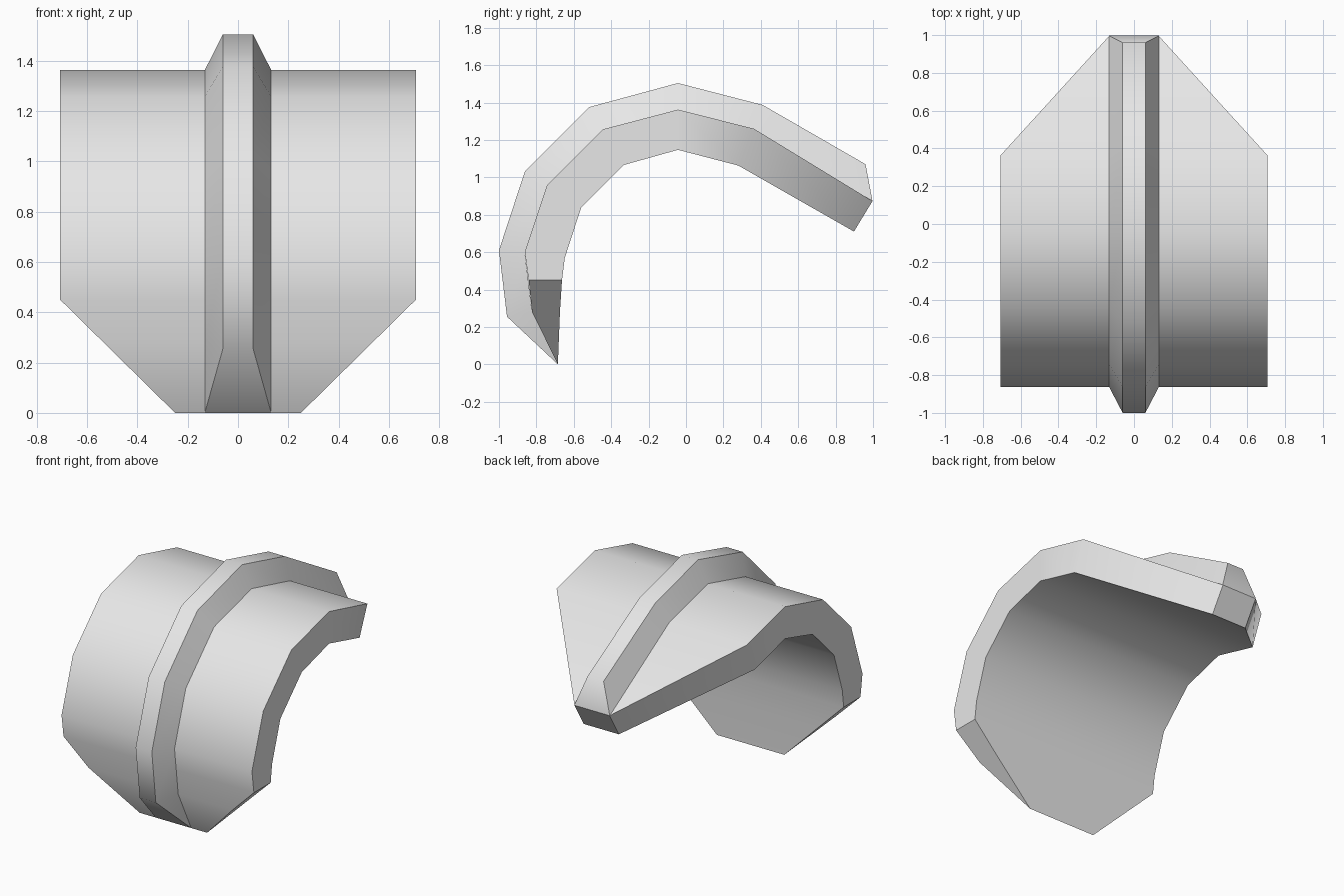
import bpy, bmesh, math

if "Cube" in bpy.data.objects:
    bpy.data.objects.remove(bpy.data.objects["Cube"], do_unlink=True)

grey = bpy.data.materials.new("light grey")
grey.use_nodes = True
grey.diffuse_color = (0.8, 0.8, 0.8, 1)
grey.node_tree.nodes["Principled BSDF"].inputs["Base Color"].default_value = (0.8, 0.8, 0.8, 1)

# Side profiles as (y, z), from the front lower edge over the top to the back tip
OUTER = [(-.685, 0), (-.823, .28), (-.841, .45), (-.862, .60), (-.742, .96),
         (-.443, 1.257), (-.043, 1.362), (.363, 1.26), (.997, .873)]
INNER = [(-.685, 0), (-.674, .28), (-.663, .45), (-.648, .57), (-.56, .84),
         (-.333, 1.066), (-.043, 1.147), (.28, 1.063), (.898, .71)]
RIDGE = [(-.685, 0), (-.957, .255), (-1, .61), (-.862, 1.03), (-.516, 1.376),
         (-.043, 1.504), (.41, 1.387), (.96, 1.07)]
HALF_WIDTH, TIP_WIDTH, RIB_BASE, RIB_TOP = .707, .13, .132, .06


def shell_width(i, z):
    """Half width: chamfered at the lower front, tapering to the back tip."""
    if i == len(OUTER) - 1:
        return TIP_WIDTH
    return min(HALF_WIDTH, .25 + z * (HALF_WIDTH - .25) / .45)


def loft(name, rings, angle, closed):
    """Skin a list of equal-sized rings of points and cap the last one."""
    bm = bmesh.new()
    loops = [[bm.verts.new(p) for p in ring] for ring in rings]
    n = len(rings[0])
    for a, b in zip(loops, loops[1:]):
        for k in range(n if closed else n - 1):
            j = (k + 1) % n
            bm.faces.new((a[k], a[j], b[j], b[k]))
    bm.faces.new(loops[-1])
    bmesh.ops.remove_doubles(bm, verts=bm.verts, dist=.0005)
    bmesh.ops.recalc_face_normals(bm, faces=bm.faces)
    mesh = bpy.data.meshes.new(name)
    bm.to_mesh(mesh)
    bm.free()
    mesh.materials.append(grey)
    obj = bpy.data.objects.new(name, mesh)
    bpy.context.collection.objects.link(obj)
    bpy.ops.object.select_all(action='DESELECT')
    obj.select_set(True)
    bpy.context.view_layer.objects.active = obj
    bpy.ops.object.shade_smooth_by_angle(angle=math.radians(angle))
    return obj


# Curved plate: each ring runs around the plate thickness
rings = []
for i, ((yo, zo), (yi, zi)) in enumerate(zip(OUTER, INNER)):
    wo, wi = shell_width(i, zo), shell_width(i, zi)
    if zo > .4:
        wi = wo
    rings.append([(-wo, yo, zo), (wo, yo, zo), (wi, yi, zi), (-wi, yi, zi)])
loft("curved_plate", rings, 40, True)

# Raised central rib, bevelled from the plate surface up to a flat crest
base = [p for i, p in enumerate(OUTER) if i != 2]
rings = []
for i, ((yb, zb), (yt, zt)) in enumerate(zip(base, RIDGE)):
    top = RIB_BASE if i == 0 else RIB_TOP
    rings.append([(-RIB_BASE, yb, zb), (-top, yt, zt), (top, yt, zt), (RIB_BASE, yb, zb)])
loft("central_rib", rings, 55, False)
